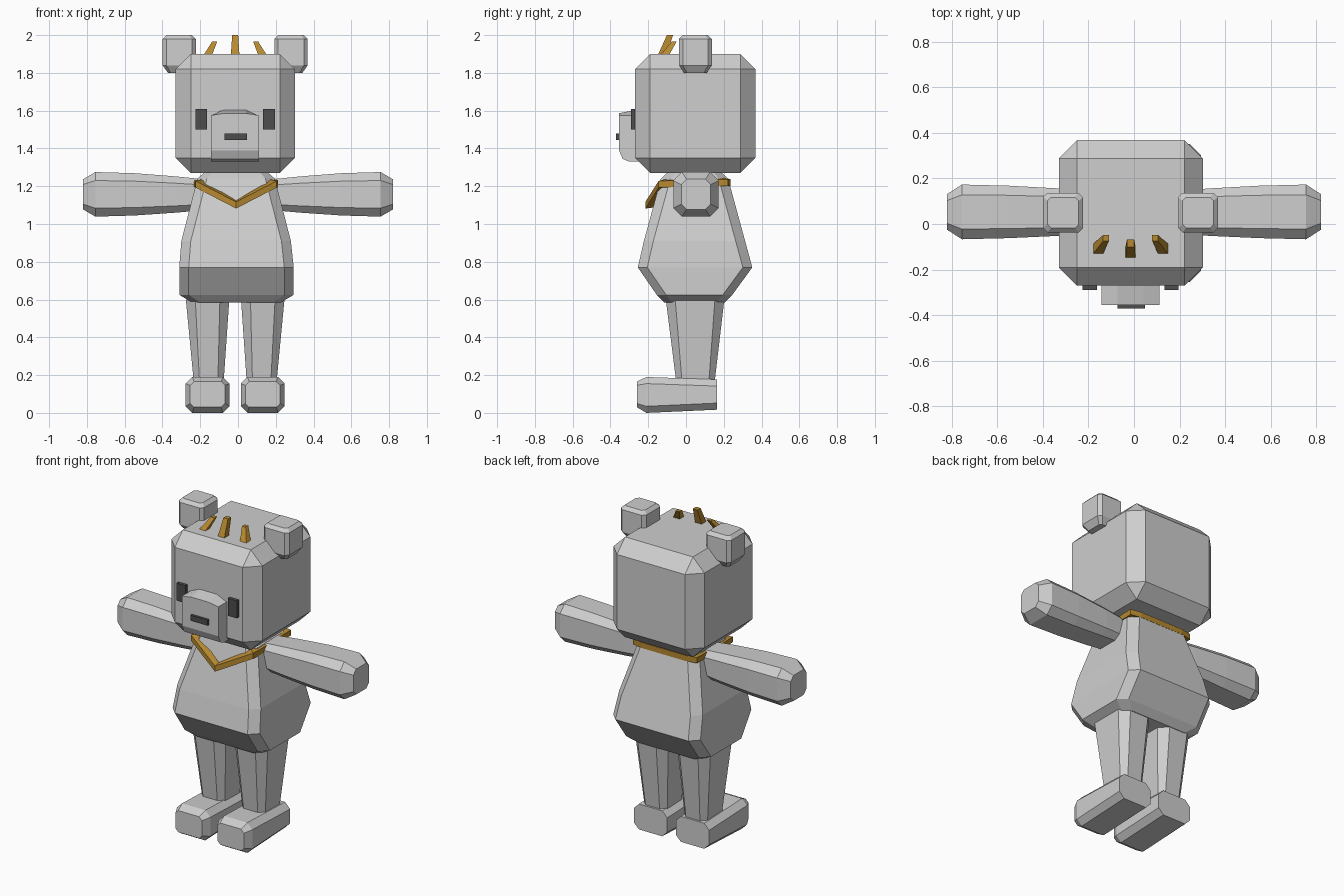
import bpy, bmesh
from mathutils import Vector

if "Cube" in bpy.data.objects:
    bpy.data.objects.remove(bpy.data.objects["Cube"])

MID = -0.015  # symmetry plane of the figure


def material(name, rgb):
    m = bpy.data.materials.new(name)
    m.diffuse_color = (*rgb, 1)
    m.use_nodes = True
    m.node_tree.nodes["Principled BSDF"].inputs["Base Color"].default_value = m.diffuse_color
    return m


GREY = material("light_grey", (0.62, 0.62, 0.62))
DARK = material("dark_grey", (0.075, 0.075, 0.075))
GOLD = material("gold", (0.47, 0.25, 0.03))


def finish(name, bm, mat):
    bmesh.ops.recalc_face_normals(bm, faces=bm.faces[:])
    me = bpy.data.meshes.new(name)
    bm.to_mesh(me)
    bm.free()
    me.materials.append(mat)
    ob = bpy.data.objects.new(name, me)
    bpy.context.collection.objects.link(ob)
    return ob


def bridge(name, rings, mat, closed=False):
    """Skin a list of point rings; cap the ends unless closed."""
    bm = bmesh.new()
    vs = [[bm.verts.new(p) for p in r] for r in rings]
    n = len(vs[0])
    pairs = list(zip(vs, vs[1:])) + ([(vs[-1], vs[0])] if closed else [])
    for a, b in pairs:
        for i in range(n):
            j = (i + 1) % n
            bm.faces.new((a[i], a[j], b[j], b[i]))
    if not closed:
        bm.faces.new(vs[0])
        bm.faces.new(vs[-1])
    return finish(name, bm, mat)


def octagon(cu, cv, hu, hv, c):
    """Rectangle with cut corners."""
    return [(cu + u, cv + v) for u, v in (
        (hu - c, -hv), (hu, c - hv), (hu, hv - c), (hu - c, hv),
        (c - hu, hv), (-hu, hv - c), (-hu, c - hv), (c - hu, -hv))]


def loft(name, axis, sections, mat=GREY):
    """Sections are (position, centre u, centre v, half u, half v, cut)."""
    rings = []
    for t, *rest in sections:
        ring = []
        for u, v in octagon(*rest):
            p = [u, v]
            p.insert(axis, t)
            ring.append(p)
        rings.append(ring)
    return bridge(name, rings, mat)


def box(name, lo, hi, mat, bevel=0):
    bm = bmesh.new()
    bmesh.ops.create_cube(bm, size=1)
    lo, hi = Vector(lo), Vector(hi)
    for v in bm.verts:
        v.co = (lo + hi) / 2 + v.co * (hi - lo)
    if bevel:
        bmesh.ops.bevel(bm, geom=bm.edges[:], offset=bevel, segments=1,
                        affect='EDGES', profile=0.5)
    return finish(name, bm, mat)


# Head
box("head", (-0.33, -0.27, 1.27), (0.302, 0.368, 1.90), GREY, 0.08)

# Snout: side profile across x, with a raised ridge at the back of the top
profile = [(-0.25, 1.33), (-0.30, 1.33), (-0.335, 1.345), (-0.355, 1.39),
           (-0.355, 1.575), (-0.25, 1.575)]
snout = []
for x, rise in ((-0.142, 0), (-0.072, 0.032), (0.042, 0.032), (0.112, 0)):
    ring = [(x, y, z) for y, z in profile]
    ring[4] = (x, -0.355, 1.575 + rise * 0.35)
    ring[5] = (x, -0.25, 1.575 + rise)
    snout.append(ring)
bridge("snout", snout, GREY)
box("nose", (-0.072, -0.37, 1.445), (0.048, -0.35, 1.48), DARK)

# Torso
loft("torso", 2, [
    (0.585, -0.008, 0.045, 0.235, 0.16, 0.04),
    (0.625, -0.008, 0.045, 0.303, 0.20, 0.05),
    (0.77, -0.008, 0.048, 0.303, 0.303, 0.05),
    (0.91, -0.01, 0.045, 0.29, 0.268, 0.05),
    (1.24, -0.01, 0.045, 0.205, 0.178, 0.05),
    (1.275, -0.01, 0.045, 0.165, 0.14, 0.04)])

# Paired parts
for side, s in (("left", -1), ("right", 1)):
    def X(d):
        return MID + s * d

    loft(side + "_ear", 2, [
        (1.80, X(0.296), 0.05, 0.06, 0.06, 0.015),
        (1.84, X(0.296), 0.05, 0.088, 0.087, 0.02),
        (1.98, X(0.296), 0.05, 0.088, 0.087, 0.02),
        (2.0, X(0.296), 0.05, 0.068, 0.067, 0.015)])
    box(side + "_eye", (X(0.179) - 0.031, -0.29, 1.50),
        (X(0.179) + 0.031, -0.26, 1.61), DARK)
    loft(side + "_arm", 0, [
        (s * 0.16, 0.052, 1.155, 0.09, 0.08, 0.03),
        (s * 0.33, 0.052, 1.156, 0.104, 0.096, 0.036),
        (s * 0.55, 0.053, 1.157, 0.115, 0.112, 0.042),
        (s * 0.755, 0.053, 1.157, 0.12, 0.118, 0.045),
        (s * 0.82, 0.053, 1.157, 0.078, 0.08, 0.028)])
    loft(side + "_leg", 2, [
        (0.15, X(0.14), 0.05, 0.078, 0.10, 0.03),
        (0.60, X(0.146), 0.048, 0.115, 0.155, 0.05)])
    loft(side + "_foot", 1, [
        (-0.26, X(0.146), 0.098, 0.092, 0.068, 0.02),
        (-0.21, X(0.146), 0.095, 0.116, 0.095, 0.035),
        (0.165, X(0.146), 0.097, 0.116, 0.08, 0.035)])


# Hair tufts: tapering spikes leaning back and towards the middle
def tuft(name, base, tip, wb, wt):
    rings = []
    for (x, y, z), w in ((base, wb), (tip, wt)):
        rings.append([(x - w, y - w, z), (x + w, y - w, z),
                      (x + w, y + w, z), (x - w, y + w, z)])
    bridge(name, rings, GOLD)


tuft("middle_tuft", (MID, -0.128, 1.89), (MID, -0.085, 2.0), 0.023, 0.016)
for side, s in (("left", -1), ("right", 1)):
    tuft(side + "_tuft", (MID + s * 0.147, -0.115, 1.89),
         (MID + s * 0.108, -0.062, 1.967), 0.023, 0.013)

# Neckerchief: band round the neck dipping to a point in front
path = [(0, -0.215, 1.102), (0.215, -0.145, 1.213), (0.222, -0.06, 1.215),
        (0.222, 0.222, 1.222), (0.15, 0.235, 1.222)]
path += [(-x, y, z) for x, y, z in reversed(path[1:])]
band = []
for x, y, z in path:
    ix, iy = x * 0.85, 0.045 + (y - 0.045) * 0.85
    band.append([(MID + 0.005 + x, y, z - 0.02), (MID + 0.005 + x, y, z + 0.015),
                 (MID + 0.005 + ix, iy, z + 0.022), (MID + 0.005 + ix, iy, z - 0.015)])
bridge("neckerchief", band, GOLD, closed=True)
